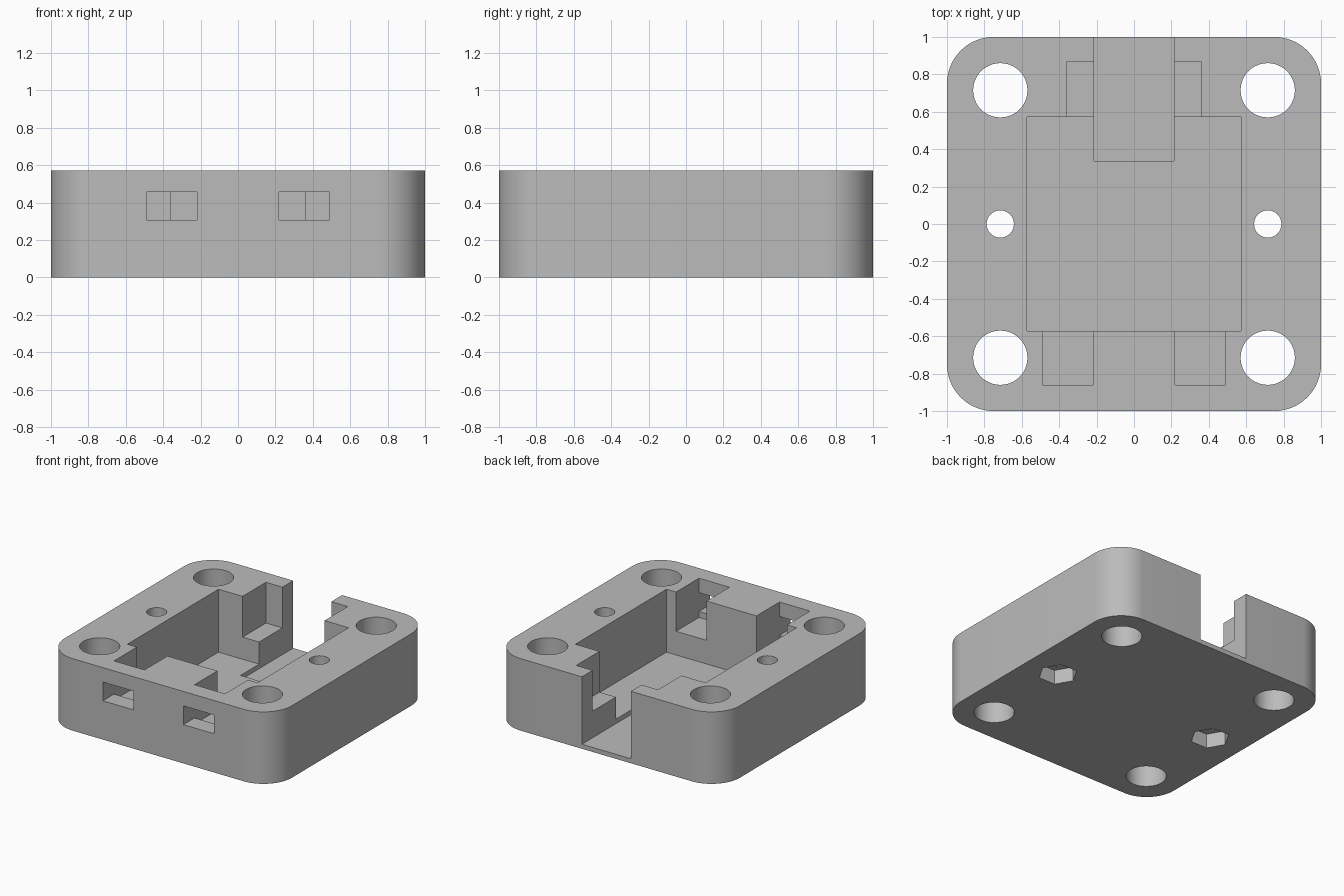
import bpy
import bmesh
import math

cube = bpy.data.objects.get("Cube")
if cube:
    bpy.data.objects.remove(cube, do_unlink=True)

HEIGHT = 0.572
TOP = 0.7   # cutters rise past the upper face
POCKET = 0.572

grey = bpy.data.materials.new("light_grey")
grey.use_nodes = True
colour = (0.5, 0.5, 0.5, 1)
grey.diffuse_color = colour
grey.node_tree.nodes["Principled BSDF"].inputs["Base Color"].default_value = colour


def prism(name, outline, z0, z1):
    """Extrude a flat outline from z0 up to z1."""
    bm = bmesh.new()
    face = bm.faces.new([bm.verts.new((x, y, z0)) for x, y in outline])
    up = bmesh.ops.extrude_face_region(bm, geom=[face])["geom"]
    bmesh.ops.translate(bm, vec=(0, 0, z1 - z0),
                        verts=[v for v in up if isinstance(v, bmesh.types.BMVert)])
    bmesh.ops.recalc_face_normals(bm, faces=bm.faces)
    mesh = bpy.data.meshes.new(name)
    bm.to_mesh(mesh)
    bm.free()
    mesh.materials.append(grey)
    obj = bpy.data.objects.new(name, mesh)
    bpy.context.collection.objects.link(obj)
    return obj


def arc(cx, cy, r, start, sweep, steps):
    angles = [math.radians(start + sweep * i / steps) for i in range(steps + 1)]
    return [(cx + r * math.cos(a), cy + r * math.sin(a)) for a in angles]


def circle(cx, cy, r, sides):
    return arc(cx, cy, r, 0, 360, sides)[:-1]


def rect(x0, x1, y0, y1):
    return [(x0, y0), (x1, y0), (x1, y1), (x0, y1)]


# Block with rounded upright corners
R = 0.25
c = 1 - R
outline = []
for i, (sx, sy) in enumerate([(1, 1), (-1, 1), (-1, -1), (1, -1)]):
    outline += arc(sx * c, sy * c, R, 90 * i, 90, 16)
body = prism("mounting_block", outline, 0, HEIGHT)

# Central pocket and cable slot through the back wall
cuts = [
    (rect(-POCKET, POCKET, -POCKET, POCKET), 0.072, TOP),
    (rect(-0.215, 0.215, 0.338, 1.1), 0.036, TOP),
]
for s in (-1, 1):
    # Front notches, their windows, and the back notches
    fx = sorted((s * 0.22, s * 0.488))
    bx = sorted((s * 0.1, s * 0.36))
    cuts.append((rect(*fx, -0.86, -0.5), 0.26, TOP))
    cuts.append((rect(*fx, -1.1, -0.8), 0.308, 0.457))
    cuts.append((rect(*bx, 0.5, 0.865), 0.248, TOP))
    # Corner holes, side screw holes and hexagonal nut recesses
    for t in (-1, 1):
        cuts.append((circle(s * 0.715, t * 0.715, 0.145, 48), -0.1, TOP))
    cuts.append((circle(s * 0.715, 0, 0.073, 32), -0.1, TOP))
    cuts.append((circle(s * 0.715, 0, 0.142, 6), -0.1, 0.114))

bpy.context.view_layer.objects.active = body
for shape, z0, z1 in cuts:
    cutter = prism("cutter", shape, z0, z1)
    cutter.hide_render = True
    mod = body.modifiers.new("cut", 'BOOLEAN')
    mod.operation = 'DIFFERENCE'
    mod.solver = 'EXACT'
    mod.object = cutter
    bpy.ops.object.modifier_apply(modifier=mod.name)
    bpy.data.objects.remove(cutter, do_unlink=True)

bpy.ops.object.select_all(action='DESELECT')
body.select_set(True)
bpy.ops.object.shade_smooth_by_angle(angle=math.radians(30))
